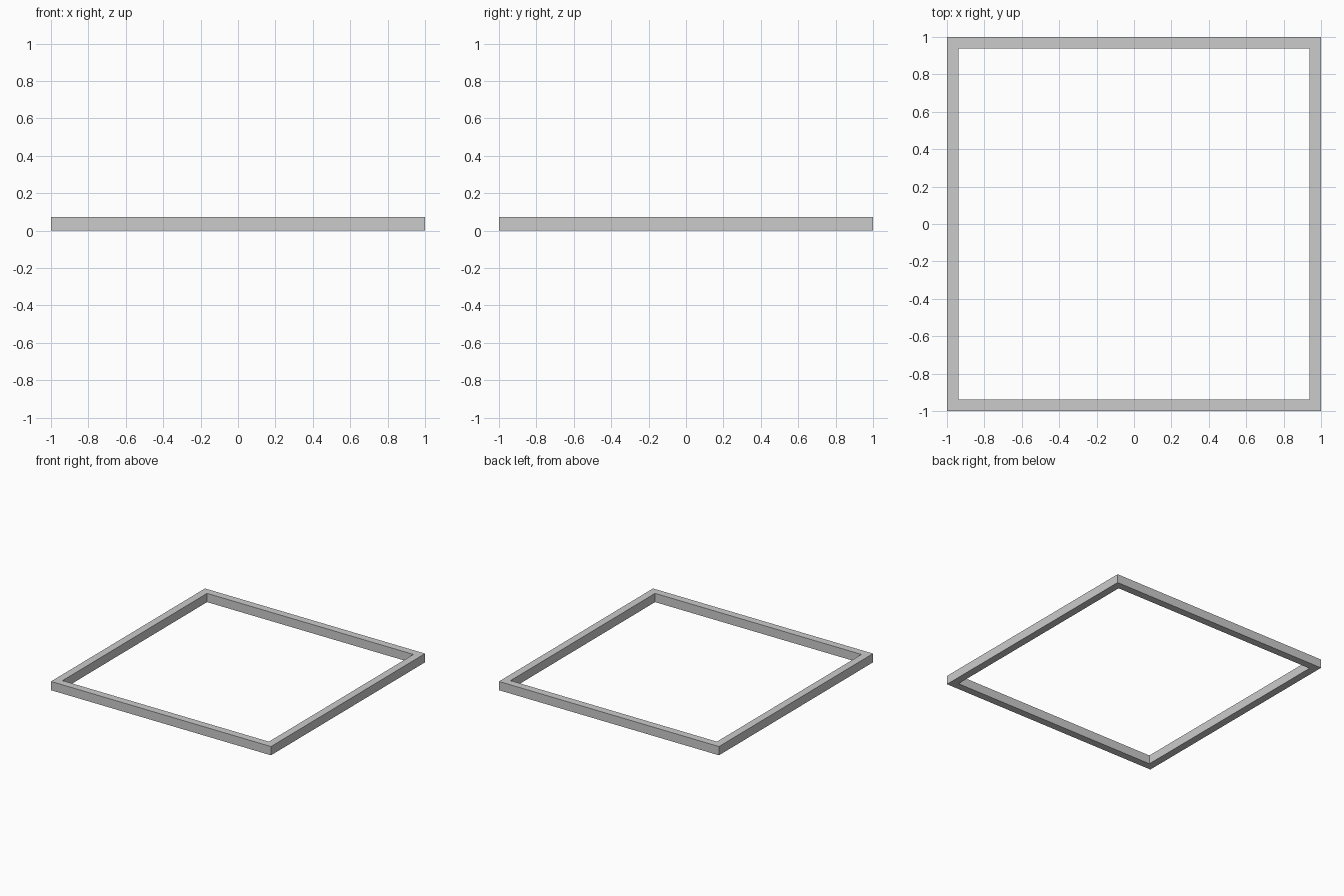
import bpy
import bmesh

if "Cube" in bpy.data.objects:
    bpy.data.objects.remove(bpy.data.objects["Cube"])

OUTER, INNER, HEIGHT = 1.0, 0.938, 0.072

bm = bmesh.new()


def square_ring(r, z):
    return [bm.verts.new((x * r, y * r, z))
            for x, y in ((-1, -1), (1, -1), (1, 1), (-1, 1))]


# Square loops around the rail cross-section
loops = [square_ring(OUTER, 0), square_ring(OUTER, HEIGHT),
         square_ring(INNER, HEIGHT), square_ring(INNER, 0)]

# Bridge the loops into a closed mitred frame
for k in range(4):
    a, b = loops[k], loops[(k + 1) % 4]
    for i in range(4):
        j = (i + 1) % 4
        bm.faces.new((a[i], a[j], b[j], b[i]))

bmesh.ops.recalc_face_normals(bm, faces=bm.faces[:])
mesh = bpy.data.meshes.new("square_frame")
bm.to_mesh(mesh)
bm.free()
bpy.context.collection.objects.link(bpy.data.objects.new("square_frame", mesh))
